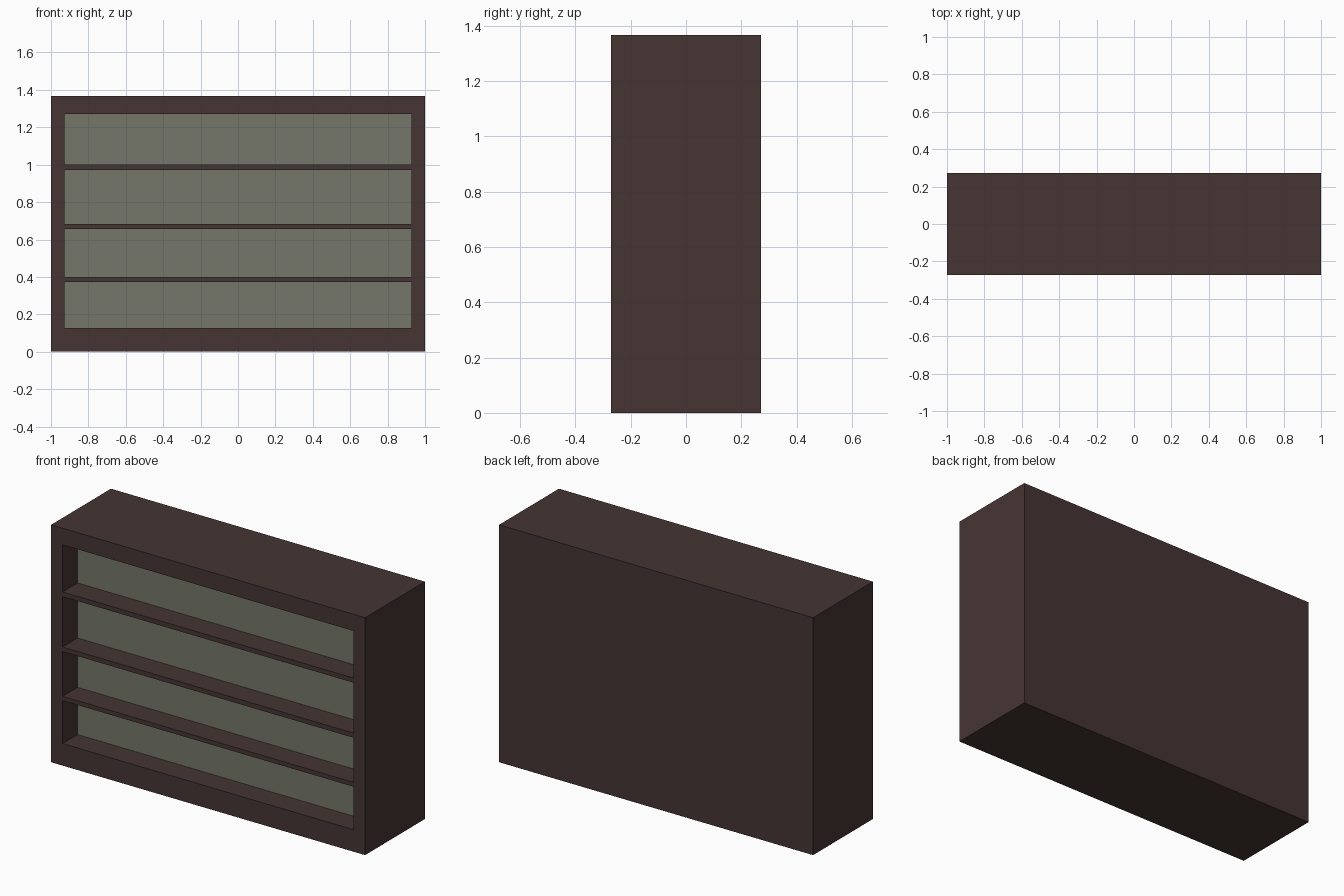
import bpy, bmesh, math
from mathutils import Vector

if "Cube" in bpy.data.objects:
    bpy.data.objects.remove(bpy.data.objects["Cube"])

W, D, H = 2.0, 0.544, 1.367          # overall size
SIDE = 0.927                         # half width of the openings
DEPTH = 0.136                        # depth of the recesses
BAYS = [(0.127, 0.374), (0.399, 0.656), (0.683, 0.973), (1.0, 1.271)]


def material(name, colour):
    m = bpy.data.materials.new(name)
    m.diffuse_color = (*colour, 1)
    m.use_nodes = True
    m.node_tree.nodes["Principled BSDF"].inputs["Base Color"].default_value = m.diffuse_color
    return m


# Solid cabinet block
bm = bmesh.new()
bmesh.ops.create_cube(bm, size=1)
for v in bm.verts:
    v.co = Vector((v.co.x * W, v.co.y * D, (v.co.z + 0.5) * H))


def cut(co, no):
    bmesh.ops.bisect_plane(bm, geom=bm.verts[:] + bm.edges[:] + bm.faces[:],
                           plane_co=co, plane_no=no)


# Mark out the shelf bays
for x in (-SIDE, SIDE):
    cut((x, 0, 0), (1, 0, 0))
for bay in BAYS:
    for z in bay:
        cut((0, 0, z), (0, 0, 1))
bm.normal_update()


def in_bay(f):
    c = f.calc_center_median()
    return f.normal.y < -0.9 and abs(c.x) < SIDE and any(a < c.z < b for a, b in BAYS)


# Push the bays in; their back faces become the grey panels
bays = [f for f in bm.faces if in_bay(f)]
for f in bays:
    f.material_index = 1
walls = bmesh.ops.inset_individual(bm, faces=bays, thickness=0, depth=-DEPTH)["faces"]
for f in walls:
    f.material_index = 0
for f in bays:
    f.material_index = 1

# Clean up the leftover marking lines on the outside
outer = [e for e in bm.edges if all(v.co.y > D / 2 - 0.001 or abs(v.co.x) > SIDE + 0.01
                                    or v.co.z < 0.001 or v.co.z > H - 0.001
                                    for v in e.verts)]
bmesh.ops.dissolve_limit(bm, angle_limit=math.radians(1), verts=[], edges=outer,
                         delimit={'MATERIAL'})
bmesh.ops.recalc_face_normals(bm, faces=bm.faces[:])

mesh = bpy.data.meshes.new("bookcase")
bm.to_mesh(mesh)
bm.free()
mesh.materials.append(material("dark brown wood", (0.060, 0.036, 0.034)))
mesh.materials.append(material("grey green panel", (0.178, 0.181, 0.144)))
bpy.context.collection.objects.link(bpy.data.objects.new("bookcase", mesh))
